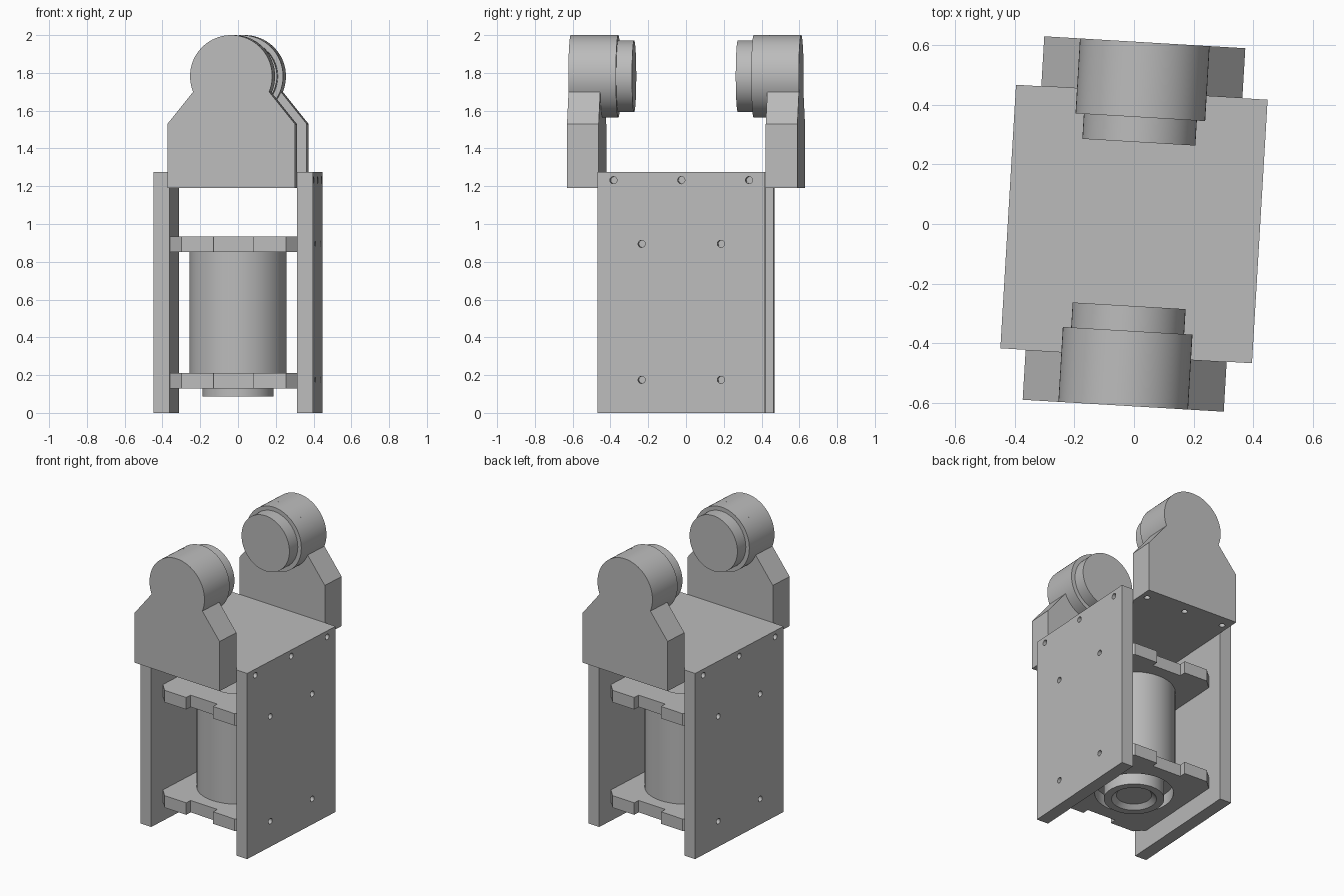
import bpy, bmesh, math
from mathutils import Matrix

if "Cube" in bpy.data.objects:
    bpy.data.objects.remove(bpy.data.objects["Cube"], do_unlink=True)

grey = bpy.data.materials.new("plain grey")
grey.use_nodes = True
COLOUR = (0.5, 0.5, 0.5, 1)
grey.diffuse_color = COLOUR
grey.node_tree.nodes["Principled BSDF"].inputs["Base Color"].default_value = COLOUR

parts = []
HALF_W, HALF_D, WALL = 0.423, 0.443, 0.085
INNER = HALF_W - WALL
SLAB_LOW, SLAB_TOP = 1.19, 1.274
AXLE_Z, AXLE_R = 1.782, 0.218


def prism(name, points, start, end, axis="z"):
    """Extrude a 2D outline along z, or an (x, z) outline along y."""
    bm = bmesh.new()
    place = (lambda p, t: (p[0], p[1], t)) if axis == "z" else (lambda p, t: (p[0], t, p[1]))
    face = bm.faces.new([bm.verts.new(place(p, start)) for p in points])
    grown = bmesh.ops.extrude_face_region(bm, geom=[face])["geom"]
    for v in grown:
        if isinstance(v, bmesh.types.BMVert):
            v.co["xyz".index(axis)] = end
    bmesh.ops.recalc_face_normals(bm, faces=bm.faces)
    return finish(name, bm)


def finish(name, bm):
    mesh = bpy.data.meshes.new(name)
    bm.to_mesh(mesh)
    bm.free()
    mesh.materials.append(grey)
    ob = bpy.data.objects.new(name, mesh)
    bpy.context.collection.objects.link(ob)
    parts.append(ob)
    return ob


def arc(radius, cx=0, cy=0, a0=0, a1=360, n=64):
    full = a1 - a0 == 360
    steps = n if full else n + 1
    angles = [math.radians(a0 + (a1 - a0) * i / n) for i in range(steps)]
    return [(cx + radius * math.cos(a), cy + radius * math.sin(a)) for a in angles]


def box(name, x0, x1, y0, y1, z0, z1):
    return prism(name, [(x0, y0), (x1, y0), (x1, y1), (x0, y1)], z0, z1)


def cut(ob, cutters):
    """Subtract the cutters, keep the resulting mesh, drop the cutters."""
    for c in cutters:
        mod = ob.modifiers.new("hole", "BOOLEAN")
        mod.operation, mod.object, mod.solver = "DIFFERENCE", c, "EXACT"
    graph = bpy.context.evaluated_depsgraph_get()
    mesh = bpy.data.meshes.new_from_object(ob.evaluated_get(graph))
    ob.modifiers.clear()
    ob.data = mesh
    for c in cutters:
        parts.remove(c)
        bpy.data.objects.remove(c, do_unlink=True)


def lathe(name, profile, n=64):
    """Spin an (r, z) profile around the vertical axis."""
    bm = bmesh.new()
    vs = [bm.verts.new((r, 0, z)) for r, z in profile]
    es = [bm.edges.new(pair) for pair in zip(vs, vs[1:])]
    bmesh.ops.spin(bm, geom=vs + es, cent=(0, 0, 0), axis=(0, 0, 1),
                   angle=math.tau, steps=n, use_merge=False)
    bmesh.ops.remove_doubles(bm, verts=bm.verts, dist=0.0001)
    bmesh.ops.recalc_face_normals(bm, faces=bm.faces)
    return finish(name, bm)


# Side walls with screw holes
SCREWS = [(y, 1.232) for y in (-0.36, 0, 0.36)] + [(y, z) for y in (-0.21, 0.21) for z in (0.175, 0.895)]
for side, label in ((1, "left"), (-1, "right")):
    x0, x1 = sorted((side * INNER, side * HALF_W))
    wall = box(label + "_side_wall", x0, x1, -HALF_D, HALF_D, 0, SLAB_TOP)
    cutters = []
    for y, z in SCREWS:
        c = prism("cutter", arc(0.019, n=20), -0.08, 0.08)
        c.data.transform(Matrix.Translation((side * 0.38, y, z)) @ Matrix.Rotation(math.pi / 2, 4, "Y"))
        cutters.append(c)
    cut(wall, cutters)

# Top slab between the walls
box("top_slab", -INNER, INNER, -HALF_D, HALF_D, SLAB_LOW, SLAB_TOP)

# Front and rear brackets with rounded heads and inward bosses
head = arc(AXLE_R, 0, AXLE_Z, -22.3, 202.3, 48)
outline = [(-INNER, SLAB_LOW), (INNER, SLAB_LOW), (INNER, 1.53)] + head + [(-INNER, 1.53)]
for label, turn in (("front", 0), ("rear", math.pi)):
    bracket = prism(label + "_bracket", outline, -0.611, -HALF_D, "y")
    cut(bracket, [prism("cutter", arc(0.019, x, -0.527, n=20), 1.1, 1.3) for x in (-0.29, 0, 0.29)])
    boss = prism(label + "_boss", arc(AXLE_R, 0, AXLE_Z), -HALF_D, -0.359, "y")
    cap = prism(label + "_boss_cap", arc(0.19, 0, AXLE_Z), -0.359, -0.275, "y")
    for ob in (bracket, boss, cap):
        ob.data.transform(Matrix.Rotation(turn, 4, "Z"))

# Notched clamp plates holding the motor
quarter = [(INNER, -0.325), (0.278, -0.385), (0.106, -0.385), (0.106, -0.34)]
front_edge = quarter + [(-x, y) for x, y in reversed(quarter)]
clamp_outline = front_edge + [(-x, -y) for x, y in front_edge]
for label, z0, z1, hole in (("lower", 0.13, 0.212, 0.245), ("upper", 0.853, 0.935, 0.18)):
    clamp = prism(label + "_clamp_plate", clamp_outline, z0, z1)
    cut(clamp, [prism("cutter", arc(hole), z0 - 0.1, z1 + 0.1)])

# Motor body with a stepped, recessed nose below
lathe("motor_body", [(0, 0.853), (0.257, 0.853), (0.257, 0.212), (0.188, 0.212),
                     (0.188, 0.088), (0.14, 0.088), (0.11, 0.115), (0, 0.115)])

# Shading and the slight turn of the whole assembly
bpy.ops.object.select_all(action="DESELECT")
for ob in parts:
    ob.data.transform(Matrix.Rotation(math.radians(-3.4), 4, "Z"))
    ob.select_set(True)
bpy.context.view_layer.objects.active = parts[0]
bpy.ops.object.shade_smooth_by_angle(angle=math.radians(30))
